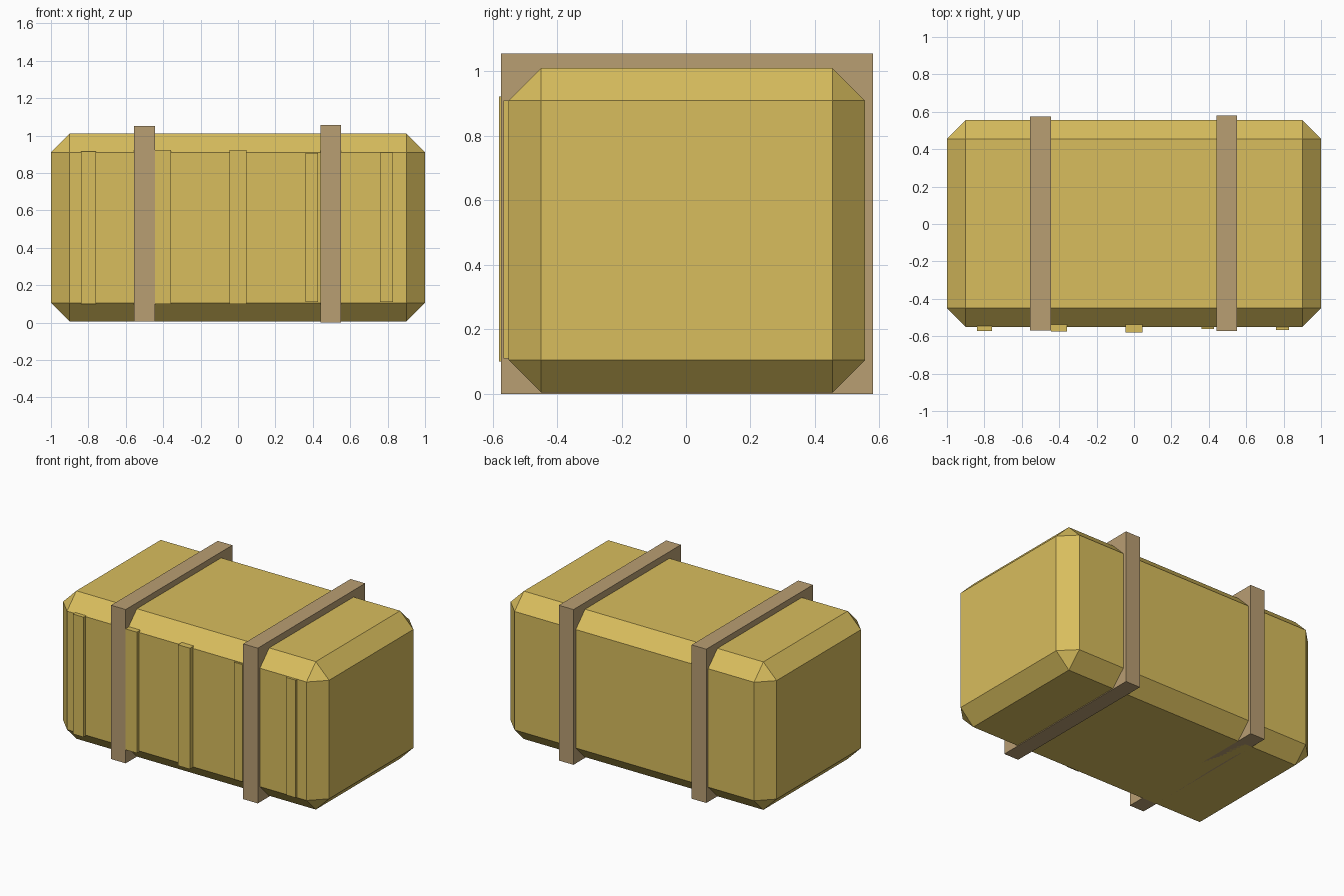
import bpy

cube = bpy.data.objects.get("Cube")
if cube:
    bpy.data.objects.remove(cube, do_unlink=True)


def make_material(name, colour):
    mat = bpy.data.materials.new(name)
    mat.use_nodes = True
    mat.diffuse_color = (*colour, 1)
    bsdf = next(n for n in mat.node_tree.nodes if n.type == 'BSDF_PRINCIPLED')
    bsdf.inputs["Base Color"].default_value = (*colour, 1)
    return mat


def box(name, xs, ys, zs, mat):
    """Box spanning the given (min, max) range on each axis."""
    spans = (xs, ys, zs)
    bpy.ops.mesh.primitive_cube_add(size=1, location=[(a + b) / 2 for a, b in spans])
    obj = bpy.context.object
    obj.name = name
    obj.scale = [b - a for a, b in spans]
    bpy.ops.object.transform_apply(location=False, rotation=False, scale=True)
    obj.data.materials.append(mat)
    return obj


straw = make_material("straw yellow", (0.69, 0.51, 0.11))
strap_brown = make_material("strap brown", (0.485, 0.342, 0.171))

# Chamfered bale body
body = box("bale_body", (-1, 1), (-0.55, 0.555), (0.005, 1.01), straw)
bevel = body.modifiers.new("chamfer", 'BEVEL')
bevel.width = 0.1
bevel.segments = 1

# Straps wrapped around the bale
box("right_strap", (-0.555, -0.445), (-0.57, 0.575), (0.005, 1.05), strap_brown)
box("left_strap", (0.44, 0.55), (-0.573, 0.58), (0, 1.055), strap_brown)

# Raised strips on the front: centre, width, front y, bottom, top
strips = [
    (-0.8, 0.08, -0.573, 0.1, 0.915),
    (-0.4, 0.085, -0.576, 0.1, 0.922),
    (0.0, 0.09, -0.58, 0.1, 0.922),
    (0.395, 0.066, -0.562, 0.11, 0.906),
    (0.795, 0.07, -0.566, 0.11, 0.91),
]
for i, (x, width, front, low, high) in enumerate(strips):
    box(f"front_strip_{i + 1}", (x - width / 2, x + width / 2),
        (front, -0.53), (low, high), straw)
